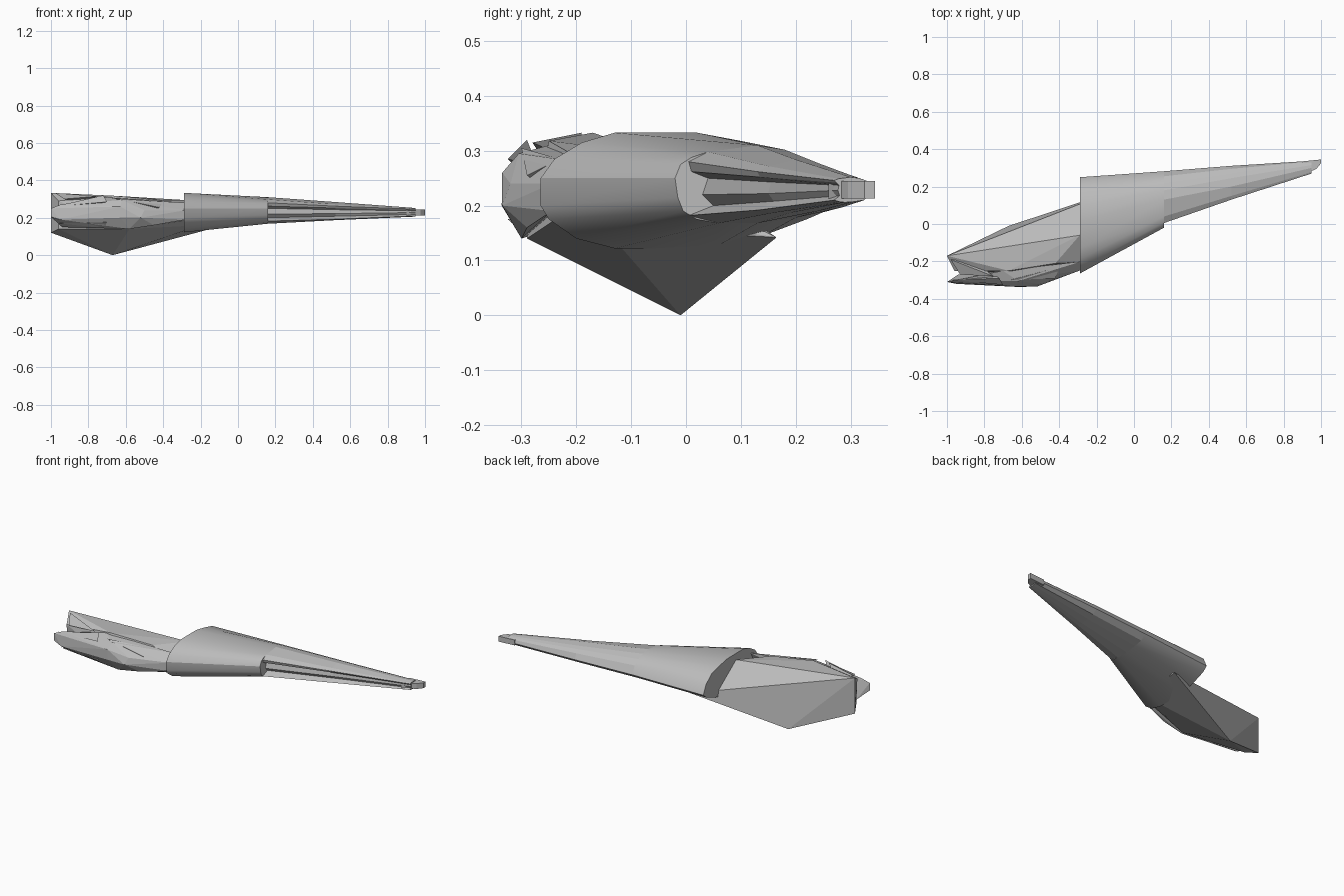
import bpy, bmesh

cube = bpy.data.objects.get("Cube")
if cube:
    bpy.data.objects.remove(cube, do_unlink=True)

grey = bpy.data.materials.new("plain grey")
grey.use_nodes = True
grey.diffuse_color = (0.5, 0.5, 0.5, 1)
bsdf = next(n for n in grey.node_tree.nodes if n.type == 'BSDF_PRINCIPLED')
bsdf.inputs["Base Color"].default_value = (0.5, 0.5, 0.5, 1)
bsdf.inputs["Roughness"].default_value = 0.7


def finish(bm, name):
    bmesh.ops.recalc_face_normals(bm, faces=bm.faces)
    mesh = bpy.data.meshes.new(name)
    bm.to_mesh(mesh)
    bm.free()
    mesh.materials.append(grey)
    ob = bpy.data.objects.new(name, mesh)
    bpy.context.collection.objects.link(ob)
    return ob


def hull(name, pts):
    """Faceted convex block around a few corner points."""
    bm = bmesh.new()
    vs = [bm.verts.new(p) for p in pts]
    res = bmesh.ops.convex_hull(bm, input=vs)
    junk = {g for g in res["geom_interior"] + res["geom_unused"]
            if isinstance(g, bmesh.types.BMVert)}
    bmesh.ops.delete(bm, geom=list(junk), context='VERTS')
    return finish(bm, name)


def loft(name, sections, cap_start=True):
    """Skin matching (x, [(y, z), ...]) outlines and cap the ends."""
    bm = bmesh.new()
    rings = [[bm.verts.new((x, y, z)) for y, z in prof] for x, prof in sections]
    for a, b in zip(rings, rings[1:]):
        n = len(a)
        for i in range(n):
            bm.faces.new((a[i], a[(i + 1) % n], b[(i + 1) % n], b[i]))
    if cap_start:
        bm.faces.new(rings[0])
    bm.faces.new(rings[-1])
    return finish(bm, name)


# Smooth outer sleeve with a full round back shoulder
wide = [(-.265, .2), (-.265, .25), (-.24, .285), (-.19, .315), (-.13, .333),
        (.02, .333), (.1, .318), (.17, .3), (.225, .255), (.25, .2),
        (.22, .175), (.14, .145), (.05, .122), (-.13, .122), (-.2, .14), (-.25, .175)]
lip = [(-.015, .215), (-.02, .25), (-.01, .275), (.01, .288), (.04, .298),
       (.13, .31), (.18, .302), (.22, .285), (.255, .26), (.282, .215),
       (.25, .188), (.2, .178), (.13, .168), (.06, .168), (.02, .175), (-.005, .19)]
sleeve = loft("outer_sleeve", [(-.29, wide), (.16, lip)])
bpy.ops.object.select_all(action='DESELECT')
sleeve.select_set(True)
bpy.context.view_layer.objects.active = sleeve
bpy.ops.object.shade_smooth_by_angle(angle=0.5)

# Ridged nose: its back continues the sleeve, its front is grooved
nose_root = [(.04, .298), (.005, .28), (.01, .262), (.04, .25), (.03, .22),
             (.05, .2), (.005, .182), (.06, .168), (.13, .168), (.2, .178),
             (.25, .188), (.282, .215), (.255, .26), (.22, .285), (.18, .302), (.13, .31)]
nose_mid = [(.15, .272), (.13, .262), (.135, .252), (.155, .243), (.15, .222),
            (.16, .208), (.132, .192), (.16, .187), (.19, .187), (.24, .19),
            (.285, .197), (.311, .22), (.295, .252), (.27, .266), (.245, .276), (.2, .284)]
nose_end = [(.278, .249), (.27, .246), (.274, .242), (.279, .237), (.277, .228),
            (.28, .218), (.27, .21), (.28, .207), (.29, .206), (.305, .207),
            (.325, .21), (.338, .225), (.334, .24), (.328, .246), (.315, .25), (.3, .252)]
loft("ridged_nose", [(.16, nose_root), (.52, nose_mid), (.95, nose_end)], cap_start=False)
hull("nose_tip", [(x, y, z) for x, y0, y1 in ((.9, .26, .335), (.975, .295, .34), (1, .325, .345))
                  for y in (y0, y1) for z in (.213, .245)])

# Rear body: back wall leaning inward from the keel up to the top ridge
hull("rear_keel_body", [
    (-1, -.17, .12), (-1, -.17, .333), (-.96, -.24, .14), (-.96, -.25, .29),
    (-.67, -.01, 0), (-.67, -.25, .318), (-.58, -.29, .14),
    (-.42, -.21, .295), (-.29, .105, .11), (-.29, -.06, .295),
    (-.14, .165, .142), (-.2, -.05, .25), (-.2, -.2, .2), (-.2, -.15, .16)])

# Bulging front side of the rear body
hull("rear_front_body", [
    (-1, -.31, .205), (-1, -.31, .25), (-.95, -.32, .19), (-.95, -.3, .27),
    (-.94, -.27, .15), (-.63, -.336, .2), (-.63, -.335, .26), (-.62, -.305, .295),
    (-.58, -.3, .14), (-.52, -.335, .2), (-.5, -.32, .24), (-.45, -.29, .16),
    (-.28, -.245, .19), (-.28, -.245, .24), (-.28, -.2, .28), (-.7, -.25, .31)])

# Splintered ridges along the front and tail
shards = [
    ((-.98, -.3, .26), (-.7, -.325, .285), (-.72, -.29, .32), (-.75, -.27, .27)),
    ((-.96, -.3, .17), (-.7, -.325, .175), (-.72, -.29, .145), (-.75, -.26, .19)),
    ((-.98, -.19, .333), (-.93, -.27, .3), (-.75, -.28, .315), (-.85, -.2, .28)),
    ((-.66, -.3, .305), (-.42, -.29, .255), (-.4, -.23, .285), (-.5, -.24, .22)),
]
for i, pts in enumerate(shards):
    hull(f"front_shard_{i + 1}", pts)
